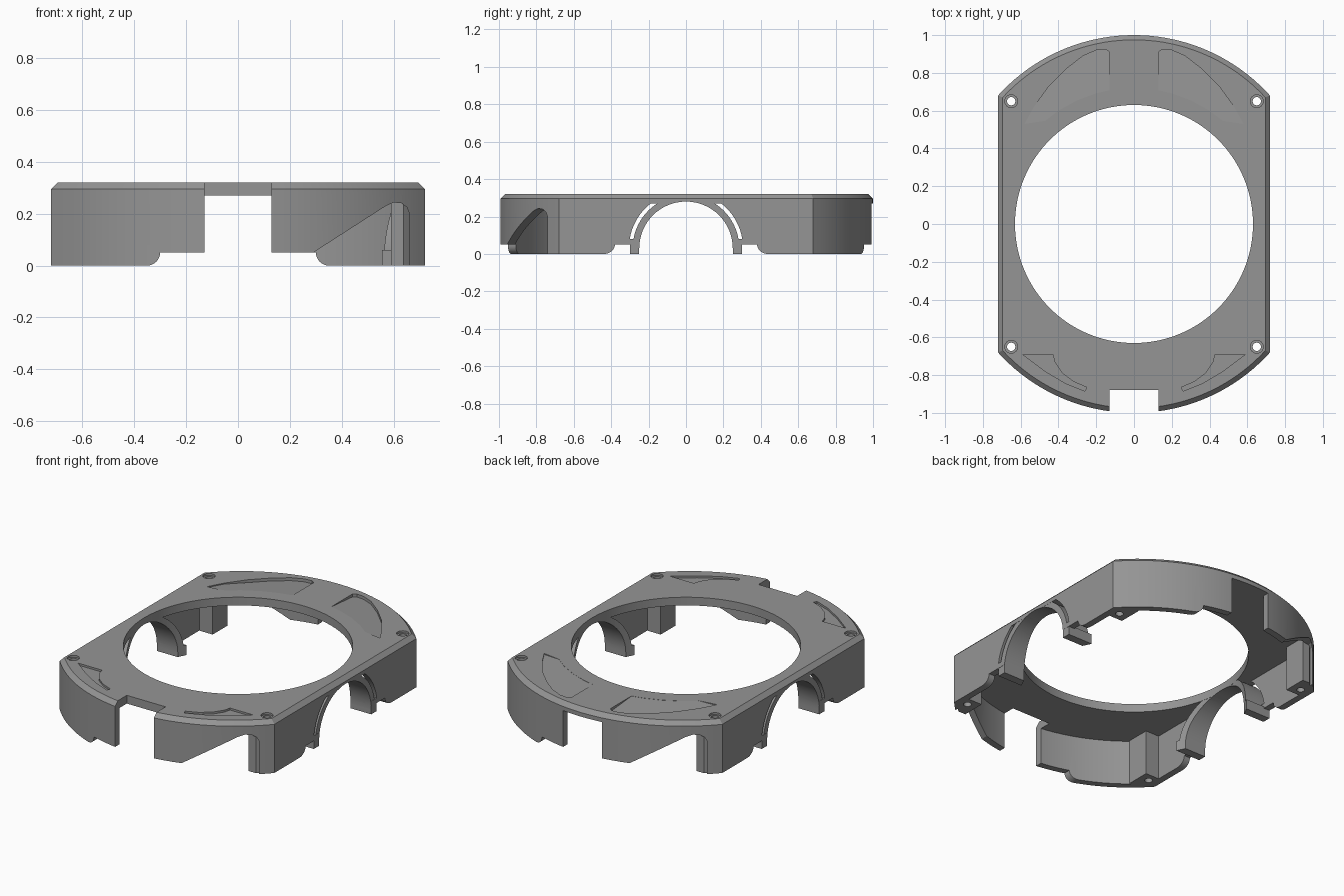
import bpy, bmesh, math
from mathutils import Vector

if "Cube" in bpy.data.objects:
    bpy.data.objects.remove(bpy.data.objects["Cube"])

grey = bpy.data.materials.new("mid_grey")
grey.diffuse_color = (0.30, 0.30, 0.30, 1)
grey.use_nodes = True
grey.node_tree.nodes["Principled BSDF"].inputs["Base Color"].default_value = grey.diffuse_color

SIDE, R, CY, TOP = 0.72, 0.97, 0.03, 0.32


def outline(d, n=40):
    """Two straight sides closed by two arcs, inset by d."""
    x, r = SIDE - d, R - d
    a = math.asin(x / r)
    back = [(r * math.sin(a - 2 * a * i / n), CY + r * math.cos(a - 2 * a * i / n)) for i in range(n + 1)]
    return back + [(-px, -py) for px, py in back]


def loft(name, rings):
    """Closed solid through rings of equal point count."""
    bm = bmesh.new()
    loops = [[bm.verts.new(p) for p in ring] for ring in rings]
    n = len(loops[0])
    for lo, hi in zip(loops, loops[1:]):
        for i in range(n):
            j = (i + 1) % n
            bm.faces.new((lo[i], lo[j], hi[j], hi[i]))
    bm.faces.new(loops[0][::-1])
    bm.faces.new(loops[-1])
    bmesh.ops.recalc_face_normals(bm, faces=bm.faces[:])
    me = bpy.data.meshes.new(name)
    bm.to_mesh(me)
    bm.free()
    ob = bpy.data.objects.new(name, me)
    bpy.context.collection.objects.link(ob)
    me.materials.append(grey)
    return ob


def prism(name, pts, axis, lo, hi):
    """Extrude a 2D profile along one axis."""
    def place(p, t):
        return {"x": (t, p[0], p[1]), "y": (p[0], t, p[1]), "z": (p[0], p[1], t)}[axis]
    return loft(name, [[place(p, t) for p in pts] for t in (lo, hi)])


def box(name, x0, x1, y0, y1, z0, z1):
    return prism(name, [(x0, y0), (x1, y0), (x1, y1), (x0, y1)], "z", z0, z1)


def arc(cx, cy, r, a0, a1, n):
    return [(cx + r * math.cos(math.radians(a0 + (a1 - a0) * i / n)),
             cy + r * math.sin(math.radians(a0 + (a1 - a0) * i / n))) for i in range(n + 1)]


def circle(cx, cy, r, n):
    return arc(cx, cy, r, 0, 360, n)[:-1]


def combine(target, tool, op="DIFFERENCE", keep=False):
    mod = target.modifiers.new("combine", "BOOLEAN")
    mod.operation, mod.solver, mod.object = op, "EXACT", tool
    bpy.context.view_layer.objects.active = target
    bpy.ops.object.modifier_apply(modifier=mod.name)
    if not keep:
        bpy.data.objects.remove(tool)


def step_profile(inner, r):
    """Raised stretch of the bottom edge with rounded ends."""
    right = arc(inner + r, 0.05, r, 180, 270, 8)
    right = [(x, 0.05 + (z - 0.05) * 0.05 / r) for x, z in right] + [(inner + r, -0.1)]
    return right + [(-x, z) for x, z in reversed(right)]


# Shell with chamfered top edge, hollow underneath
cover = loft("cover", [[(x, y, z) for x, y in outline(d)] for d, z in ((0, 0), (0, 0.295), (0.025, TOP))])
combine(cover, prism("cavity", outline(0.04), "z", -0.1, 0.27))
combine(cover, prism("centre_hole", circle(0, 0, 0.63, 128), "z", -0.1, 0.5))

# Front and back openings, front notch, raised bottom edges
combine(cover, box("end_opening", -0.13, 0.13, -1.2, 1.2, -0.1, 0.27))
combine(cover, box("front_notch", -0.13, 0.13, -1.2, -0.88, 0.2, 0.5))
combine(cover, prism("end_step", step_profile(0.30, 0.05), "y", -1.2, 1.2))
combine(cover, prism("side_step", step_profile(0.38, 0.06), "x", -1.2, 1.2))

# Side arch clearance, flat at the bottom and top
a0 = math.degrees(math.asin(0.05 / 0.305))
a1 = math.degrees(math.asin(0.24 / 0.305))
slot = arc(0, 0.03, 0.305, a0, a1, 20)
combine(cover, prism("arch_slot", slot + [(-y, z) for y, z in reversed(slot)], "x", -1.2, 1.2))
arch_tool = circle(0, 0.03, 0.25, 64)
combine(cover, prism("arch_hole", arch_tool, "x", -1.2, 1.2))

# Slanted wall cut-outs at two opposite corners
slant = [(0.29, -0.1), (0.29, 0.05), (0.57, 0.23), (0.60, 0.243), (0.63, 0.24),
         (0.65, 0.225), (0.66, 0.20), (0.66, -0.1)]
combine(cover, prism("slant_cut", slant, "y", -1.2, -0.70))
combine(cover, prism("slant_cut", [(-x, z) for x, z in slant], "y", 0.70, 1.2))

# Shallow ramped recesses on the top face
outer = [(0.13, 0.91), (0.15, 0.925), (0.20, 0.92), (0.27, 0.89), (0.36, 0.82), (0.45, 0.73),
         (0.53, 0.62), (0.58, 0.53)]
inner = [(0.47, 0.546), (0.40, 0.60), (0.30, 0.655), (0.20, 0.692), (0.13, 0.708)]
front = [(0.59, -0.69), (0.43, -0.69), (0.42, -0.73), (0.38, -0.79), (0.32, -0.835), (0.25, -0.865),
         (0.26, -0.885), (0.36, -0.845), (0.47, -0.78), (0.55, -0.72)]
for s in (-1, 1):
    ramp = [(s * x, y, TOP - (0.018 if i < 6 else 0.006)) for i, (x, y) in enumerate(outer)]
    ramp += [(s * x, y, TOP - 0.001) for x, y in inner]
    combine(cover, loft("back_recess", [ramp, [(x, y, 0.5) for x, y, z in ramp]]))
    combine(cover, prism("front_recess", [(s * x, y) for x, y in front], "z", TOP - 0.012, 0.5))

# Corner posts, trimmed to the shell
posts = []
for sx in (-1, 1):
    for sy in (-1, 1):
        xs, ys = sorted((sx * 0.59, sx * 0.72)), sorted((sy * 0.60, sy * 0.74))
        post = box("corner_post", *xs, *ys, 0.0, 0.28)
        combine(post, prism("trim", outline(0.015), "z", -0.1, 0.5), "INTERSECT")
        posts.append(post)
        # Screw holes with a small counterbore
        hole = prism("screw_hole", circle(sx * 0.65, sy * 0.65, 0.022, 24), "z", -0.1, 0.5)
        combine(post, hole, keep=True)
        combine(cover, hole)
        combine(cover, prism("counterbore", circle(sx * 0.65, sy * 0.65, 0.034, 24), "z", TOP - 0.012, 0.5))

# Half-tube arch supports with feet, trimmed by the centre hole
arches = []
for s in (-1, 1):
    xs = sorted((s * 0.55, s * 0.719))
    ring = arc(0, 0.03, 0.285, 0, 180, 48)
    ring = [(y, min(z, 0.29)) for y, z in ring]
    arch = prism("arch_support", ring + [(-0.285, 0.005), (0.285, 0.005)], "x", *xs)
    for t in (-1, 1):
        ys = sorted((t * 0.20, t * 0.30))
        combine(arch, box("foot", *xs, *ys, 0.0, 0.06), "UNION")
    combine(arch, prism("arch_hole", arch_tool, "x", -1.2, 1.2))
    combine(arch, box("foot_gap", -1.2, 1.2, -0.25, 0.25, -0.1, 0.03))
    combine(arch, prism("centre_hole", circle(0, 0, 0.631, 128), "z", -0.1, 0.5))
    arches.append(arch)

for ob in [cover] + posts + arches:
    bpy.ops.object.select_all(action="DESELECT")
    ob.select_set(True)
    bpy.context.view_layer.objects.active = ob
    bpy.ops.object.shade_smooth_by_angle(angle=math.radians(30))
